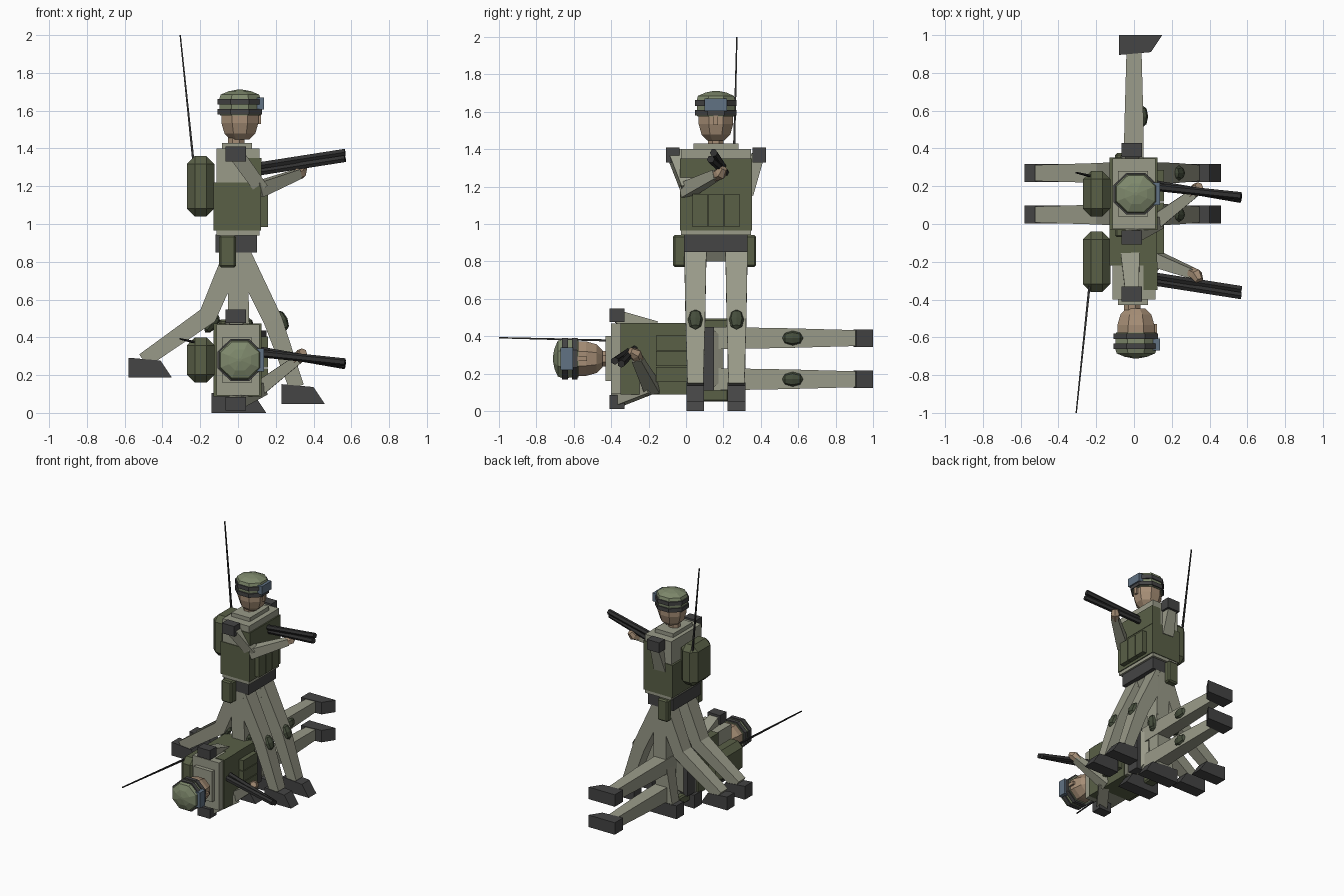
import bpy, bmesh, math
from mathutils import Matrix, Vector

if "Cube" in bpy.data.objects:
    bpy.data.objects.remove(bpy.data.objects["Cube"])

CY = 0.16          # y of the figure's centre plane
figure = []        # parts that are repeated for the lying figure


def mat(name, r, g, b):
    m = bpy.data.materials.new(name)
    m.diffuse_color = (r, g, b, 1)
    m.use_nodes = True
    m.node_tree.nodes["Principled BSDF"].inputs["Base Color"].default_value = m.diffuse_color
    return m


CLOTH = mat("cloth", 0.32, 0.325, 0.25)
VEST = mat("vest_green", 0.10, 0.115, 0.062)
DARK = mat("dark_grey", 0.058, 0.058, 0.058)
BLACK = mat("gunmetal", 0.03, 0.03, 0.03)
SKIN = mat("skin", 0.38, 0.27, 0.18)
HELMET = mat("helmet_green", 0.21, 0.25, 0.15)
BLUE = mat("goggle_blue", 0.12, 0.17, 0.23)
PAD = mat("pad_green", 0.06, 0.075, 0.045)


def finish(name, bm, material, shared=True):
    bmesh.ops.recalc_face_normals(bm, faces=bm.faces[:])
    me = bpy.data.meshes.new(name)
    bm.to_mesh(me)
    bm.free()
    me.materials.append(material)
    ob = bpy.data.objects.new(name, me)
    bpy.context.collection.objects.link(ob)
    if shared:
        figure.append(ob)
    return ob


def loft(name, rings, material, shared=True):
    """Skin a list of equal-length point rings and cap both ends."""
    bm = bmesh.new()
    vs = [[bm.verts.new(p) for p in r] for r in rings]
    n = len(vs[0])
    for a, b in zip(vs, vs[1:]):
        for i in range(n):
            j = (i + 1) % n
            bm.faces.new((a[i], a[j], b[j], b[i]))
    bm.faces.new(vs[0])
    bm.faces.new(vs[-1])
    return finish(name, bm, material, shared)


def box(name, x, y, z, material, bevel=0):
    bm = bmesh.new()
    bmesh.ops.create_cube(bm, size=1)
    for v in bm.verts:
        v.co = [lo + (c + 0.5) * (hi - lo) for c, (lo, hi) in zip(v.co, (x, y, z))]
    if bevel:
        bmesh.ops.bevel(bm, geom=bm.edges[:], offset=bevel, segments=1, affect='EDGES')
    return finish(name, bm, material)


def limb(name, pts, sizes, material, shared=True, side=(0, 1, 0), n=4):
    """Tapered tube along pts; sizes are (depth, width), width lies along side."""
    pts = [Vector(p) for p in pts]
    rings = []
    for k, p in enumerate(pts):
        d = (pts[min(k + 1, len(pts) - 1)] - pts[max(k - 1, 0)]).normalized()
        s = Vector(side)
        s = (s - d * s.dot(d)).normalized()
        u = s.cross(d)
        a, b = sizes[k]
        q = 1 / (2 * math.cos(math.pi / n))
        ang = [(i + 0.5) * 2 * math.pi / n for i in range(n)]
        rings.append([p + u * a * q * math.cos(t) + s * b * q * math.sin(t) for t in ang])
    return loft(name, rings, material, shared)


def lathe(name, profile, material, cx=0.01, n=8, sx=1.06):
    ang = [(i + 0.5) * 2 * math.pi / n for i in range(n)]
    return loft(name, [[(cx + r * sx * math.cos(t), CY + r * math.sin(t), z) for t in ang]
                       for r, z in profile], material)


def leg(name, y, knee, ankle, shared):
    """Thigh, shin, boot and knee pad; knee and ankle are (x, z)."""
    hip, k, a = Vector((-0.005, y, 0.88)), Vector((knee[0], y, knee[1])), Vector((ankle[0], y, ankle[1]))
    limb(name + "_thigh_and_shin", [hip, k, a], [(0.11, 0.12), (0.10, 0.105), (0.08, 0.085)], CLOTH, shared)
    x, z = a.x, a.z - 0.09
    prof = [(x - 0.08, z), (x + 0.15, z), (x + 0.09, z + 0.09), (x - 0.08, z + 0.105)]
    loft(name + "_boot", [[(px, y + s, pz) for px, pz in prof] for s in (-0.047, 0.047)], DARK, shared)
    d = (hip - a).normalized()
    fwd = Vector((d.z, 0, -d.x))
    bm = bmesh.new()
    rot = Matrix((fwd, (0, 1, 0), d)).transposed().to_4x4()
    bmesh.ops.create_uvsphere(bm, u_segments=8, v_segments=4, radius=1,
                              matrix=Matrix.Translation(k + fwd * 0.045 - d * 0.02) @ rot
                              @ Matrix.Diagonal((0.03, 0.042, 0.058, 1)))
    finish(name + "_knee_pad", bm, PAD, shared)


# torso, vest and chest pouches
box("torso", (-0.115, 0.115), (-0.027, 0.347), (0.94, 1.40), CLOTH)
box("vest_wrap", (-0.13, 0.122), (-0.032, 0.352), (0.965, 1.22), VEST)
box("vest_front_plate", (0.05, 0.125), (-0.032, 0.352), (1.20, 1.35), VEST)
for i, y in enumerate((0.075, 0.16, 0.245)):
    box(f"chest_pouch_{i}", (0.11, 0.158), (y - 0.04, y + 0.04), (0.985, 1.16), VEST)
box("collar", (-0.085, 0.075), (0.04, 0.28), (1.39, 1.43), CLOTH)

# belt, hips and side pouches
box("belt", (-0.12, 0.10), (-0.01, 0.33), (0.85, 0.945), DARK)
limb("hips", [(-0.01, CY, 0.80), (-0.01, CY, 0.86)], [(0.09, 0.22), (0.16, 0.32)], CLOTH)
for side, y in (("right", (-0.07, 0.0)), ("left", (0.32, 0.375))):
    box(side + "_belt_pouch", (-0.10, -0.01), y, (0.77, 0.94), VEST, 0.01)

# neck, head, helmet and goggles
lathe("neck", [(0.045, 1.41), (0.045, 1.48)], SKIN, cx=-0.01)
lathe("head", [(0.05, 1.447), (0.083, 1.478), (0.1, 1.535), (0.1, 1.60)], SKIN)
box("nose", (0.09, 0.123), (0.148, 0.172), (1.53, 1.585), SKIN)
lathe("helmet", [(0.108, 1.575), (0.112, 1.66), (0.104, 1.685), (0.06, 1.703), (0.01, 1.712)], HELMET)
for i, z in enumerate((1.58, 1.632)):
    lathe(f"helmet_band_{i}", [(0.12, z), (0.12, z + 0.03)], DARK)
box("goggles", (0.10, 0.138), (0.10, 0.22), (1.605, 1.67), BLUE)

# backpack and aerial
box("backpack", (-0.27, -0.125), (0.04, 0.28), (1.04, 1.36), VEST, 0.042)
limb("aerial", [(-0.235, 0.255, 1.32), (-0.306, 0.272, 2.0)], [(0.012, 0.012), (0.007, 0.007)], BLACK)

# shoulder pads and arms
for side, y in (("right", (-0.108, -0.035)), ("left", (0.355, 0.428))):
    box(side + "_shoulder_pad", (-0.065, 0.042), y, (1.33, 1.41), DARK)
limb("right_upper_arm", [(-0.01, -0.06, 1.37), (0.12, 0.01, 1.19)], [(0.08, 0.07), (0.075, 0.07)], CLOTH)
limb("right_forearm", [(0.10, 0.0, 1.18), (0.32, 0.165, 1.265)], [(0.08, 0.08), (0.05, 0.05)],
     CLOTH, side=(0, 0, 1))
limb("left_upper_arm", [(-0.01, 0.385, 1.37), (-0.02, 0.33, 1.16)], [(0.07, 0.07), (0.10, 0.06)], CLOTH)
limb("hand", [(0.30, 0.15, 1.255), (0.33, 0.185, 1.27), (0.345, 0.20, 1.30)],
     [(0.05, 0.05), (0.06, 0.06), (0.04, 0.04)], SKIN, side=(0, 0, 1), n=6)

# rifle: two stacked tubes
for name, dy, dz in (("rifle_barrel", 0.008, 0.017), ("rifle_lower_tube", -0.008, -0.017)):
    limb(name, [(0.10, 0.205 - dy, 1.29 + dz), (0.567, 0.14 + dy, 1.363 + dz)],
         [(0.036, 0.036), (0.036, 0.036)], BLACK, n=6)

# standing legs are shared with the lying figure, stride poses are not
poses = (("standing", (0.0, 0.45), (0.0, 0.09), True),
         ("passing", (0.01, 0.47), (-0.06, 0.09), False),
         ("forward", (0.185, 0.49), (0.31, 0.137), False),
         ("backward", (-0.16, 0.515), (-0.50, 0.277), False))
for side, y in (("right", CY - 0.11), ("left", CY + 0.11)):
    for pose, knee, ankle, shared in poses:
        leg(f"{side}_leg_{pose}", y, knee, ankle, shared)

# lying figure: same parts tipped over onto the side
lay = Matrix.Translation((0, 1, 0.12)) @ Matrix.Rotation(math.pi / 2, 4, 'X')
for ob in list(figure):
    dup = bpy.data.objects.new("lying_" + ob.name, ob.data)
    dup.matrix_world = lay
    bpy.context.collection.objects.link(dup)
